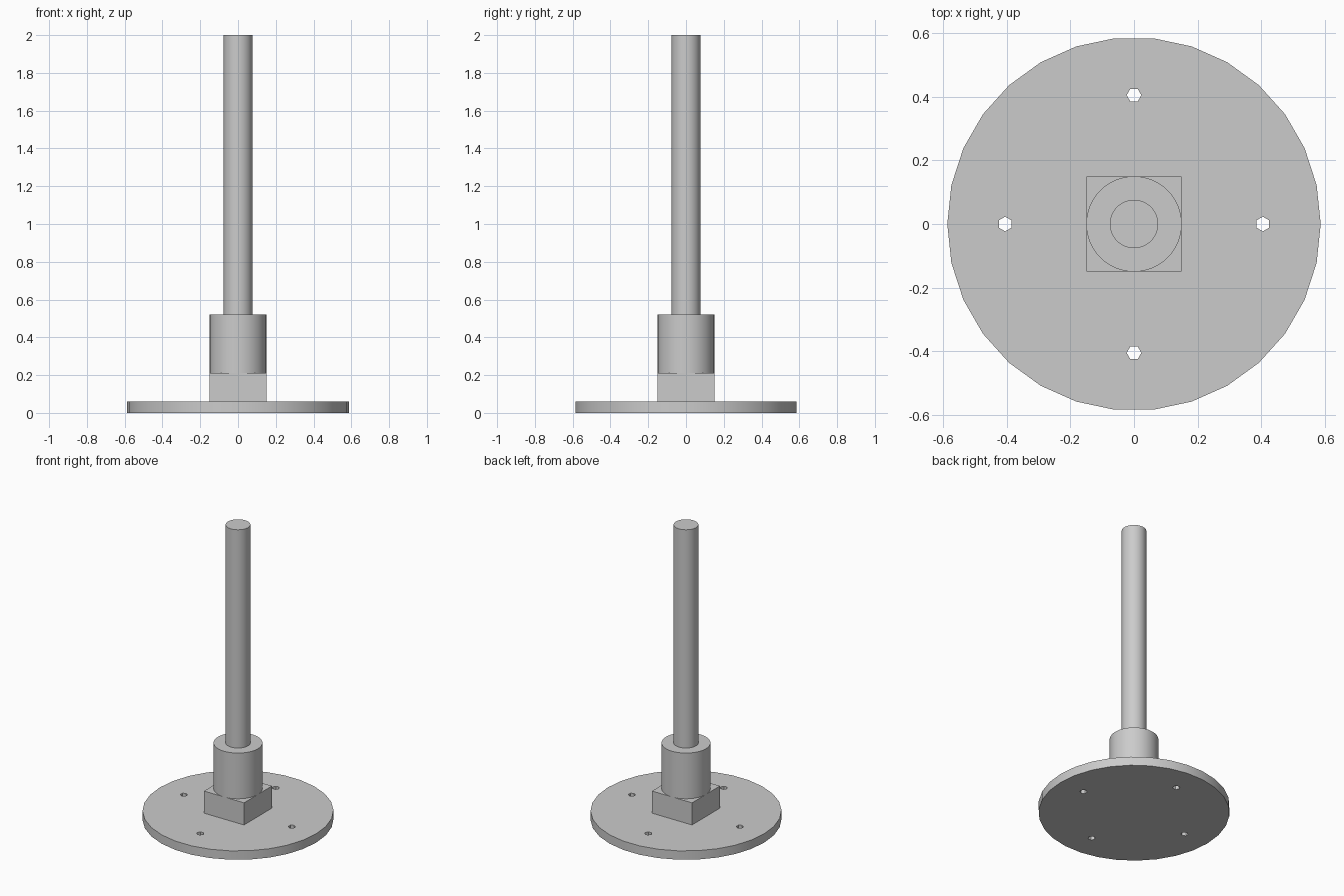
import bpy
from math import radians, sin, cos

cube = bpy.data.objects.get("Cube")
if cube:
    bpy.data.objects.remove(cube, do_unlink=True)

# Single grey finish
grey = bpy.data.materials.new("light_grey")
grey.use_nodes = True
colour = (0.6, 0.6, 0.6, 1)
grey.diffuse_color = colour
grey.node_tree.nodes["Principled BSDF"].inputs["Base Color"].default_value = colour


def cylinder(name, radius, bottom, top, sides, x=0, y=0, turn=0):
    """Upright cylinder with its first corner on +x after turning."""
    bpy.ops.mesh.primitive_cylinder_add(
        vertices=sides, radius=radius, depth=top - bottom,
        location=(x, y, (bottom + top) / 2),
        rotation=(0, 0, radians(90 + turn)))
    obj = bpy.context.object
    obj.name = name
    obj.data.materials.append(grey)
    return obj


def smooth(obj):
    bpy.ops.object.select_all(action="DESELECT")
    obj.select_set(True)
    bpy.context.view_layer.objects.active = obj
    bpy.ops.object.shade_smooth_by_angle(angle=radians(30))


BASE_TOP, BLOCK_TOP, COLLAR_TOP, SHAFT_TOP = 0.06, 0.21, 0.52, 2.0
HALF = 0.15

# Round base plate
base = cylinder("base_plate", 0.587, 0, BASE_TOP, 30)

# Four hexagonal bolt holes through the plate
for i in range(4):
    a = radians(90 * i)
    cutter = cylinder("bolt_hole_cutter", 0.023, -0.1, 0.2, 6,
                      0.405 * cos(a), 0.405 * sin(a), 90 * i + 90)
    cutter.hide_render = True
    cut = base.modifiers.new("bolt_hole", "BOOLEAN")
    cut.operation = "DIFFERENCE"
    cut.solver = "EXACT"
    cut.object = cutter
    bpy.context.view_layer.objects.active = base
    bpy.ops.object.modifier_apply(modifier=cut.name)
    bpy.data.objects.remove(cutter, do_unlink=True)
smooth(base)

# Square mounting block
bpy.ops.mesh.primitive_cube_add(size=1, location=(0, 0, (BASE_TOP + BLOCK_TOP) / 2))
block = bpy.context.object
block.name = "mounting_block"
block.scale = (2 * HALF, 2 * HALF, BLOCK_TOP - BASE_TOP)
block.data.materials.append(grey)

# Collar and tall shaft
smooth(cylinder("collar", HALF, BLOCK_TOP, COLLAR_TOP, 64))
smooth(cylinder("shaft", 0.076, COLLAR_TOP, SHAFT_TOP, 64))
